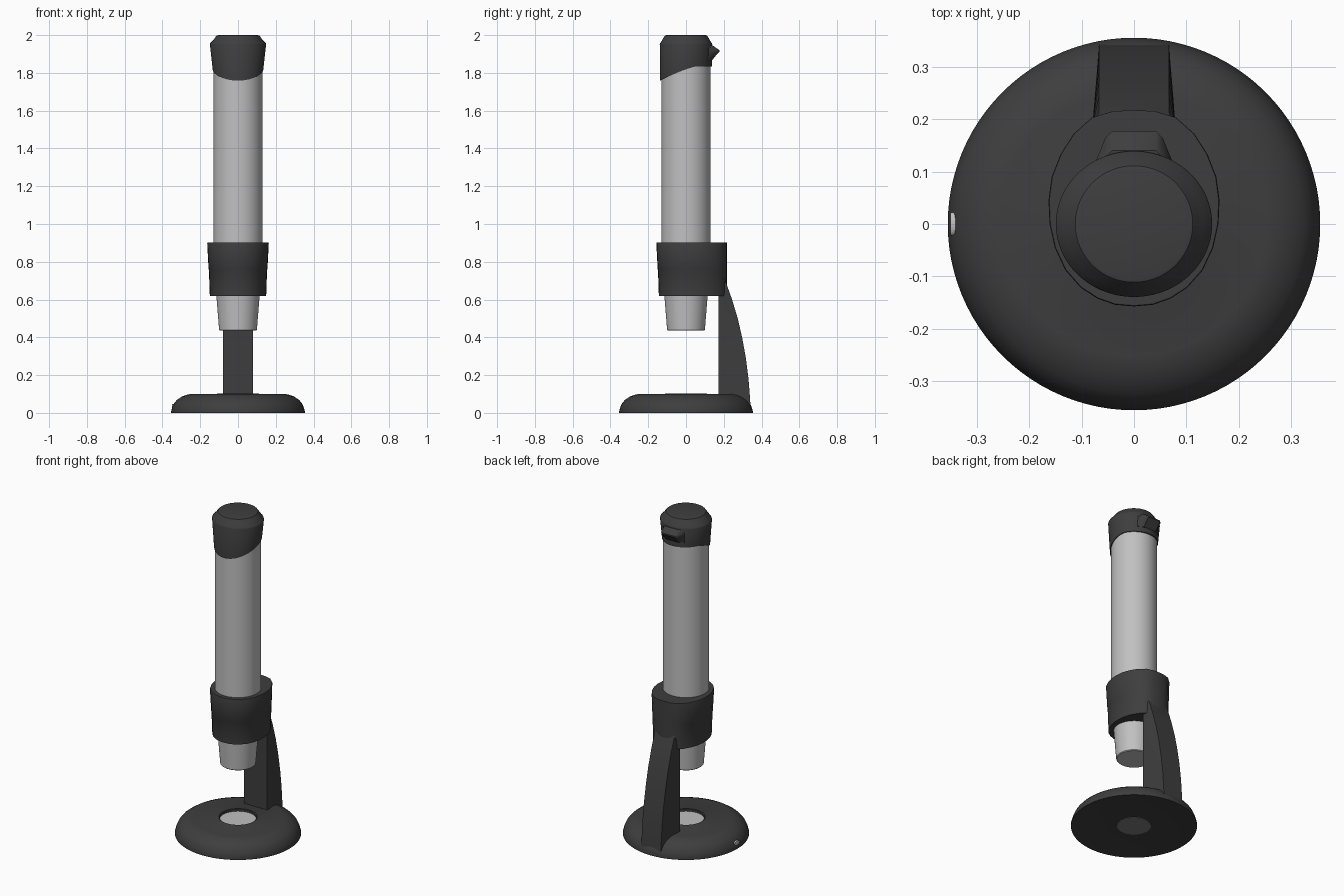
import bpy, bmesh, math

if "Cube" in bpy.data.objects:
    bpy.data.objects.remove(bpy.data.objects["Cube"])

SEG = 96


def material(name, value):
    m = bpy.data.materials.new(name)
    m.diffuse_color = (value, value, value, 1)
    m.use_nodes = True
    m.node_tree.nodes["Principled BSDF"].inputs["Base Color"].default_value = m.diffuse_color
    return m


DARK = material("charcoal plastic", 0.048)
LIGHT = material("light grey", 0.53)
MID = material("mid grey", 0.2)


def loft(name, rings, mat, angle=30):
    """Skin a stack of closed rings (same point count) and cap both ends."""
    bm = bmesh.new()
    loops = [[bm.verts.new(p) for p in ring] for ring in rings]
    n = len(loops[0])
    for a, b in zip(loops, loops[1:]):
        for i in range(n):
            j = (i + 1) % n
            bm.faces.new((a[i], a[j], b[j], b[i]))
    bm.faces.new(loops[0][::-1])
    bm.faces.new(loops[-1])
    bmesh.ops.recalc_face_normals(bm, faces=bm.faces)
    me = bpy.data.meshes.new(name)
    bm.to_mesh(me)
    bm.free()
    me.materials.append(mat)
    ob = bpy.data.objects.new(name, me)
    bpy.context.collection.objects.link(ob)
    bpy.ops.object.select_all(action='DESELECT')
    ob.select_set(True)
    bpy.context.view_layer.objects.active = ob
    bpy.ops.object.shade_smooth_by_angle(angle=math.radians(angle))
    return ob


def ellipse(rx, ry, z):
    """Ring; z may be a number or a function of y."""
    out = []
    for i in range(SEG):
        a = 2 * math.pi * i / SEG
        x, y = rx * math.cos(a), ry * math.sin(a)
        out.append((x, y, z(y) if callable(z) else z))
    return out


def lathe(name, profile, mat):
    return loft(name, [ellipse(r, r, z) for r, z in profile], mat)


# Round base with a recess in the top and a hollowed underside
lathe("base", [(0.10, 0.004), (0.315, 0.004), (0.335, 0), (0.354, 0), (0.355, 0.005),
               (0.348, 0.03), (0.338, 0.052), (0.322, 0.07), (0.298, 0.086),
               (0.275, 0.095), (0.252, 0.1), (0.115, 0.1), (0.108, 0.103),
               (0.104, 0.1), (0.104, 0.086)], DARK)
lathe("base_light_disc", [(0.103, 0.084), (0.103, 0.089)], LIGHT)
lathe("base_bottom_disc", [(0.095, 0.001), (0.095, 0.006)], MID)

# Small socket on the left edge of the base
loft("base_socket", [[(x, 0.022 * math.cos(a), 0.036 + 0.011 * math.sin(a))
                      for a in (2 * math.pi * i / 24 for i in range(24))]
                     for x in (-0.33, -0.35)], LIGHT)

# Support arm: straight front, curved and slightly narrower back
arm = []
for z, y in [(0.03, 0.342), (0.09, 0.338), (0.18, 0.331), (0.29, 0.317), (0.4, 0.297),
             (0.5, 0.274), (0.6, 0.244), (0.69, 0.212), (0.76, 0.18)]:
    arm.append([(-0.079, 0.172, z), (0.079, 0.172, z), (0.079, 0.19, z),
                (0.067, y, z), (-0.067, y, z), (-0.079, 0.19, z)])
loft("support_arm", arm, DARK)

# Holder: round at the front, stretched to a flattened back
half = [(0.04, 0.215), (0.08, 0.203), (0.115, 0.172), (0.14, 0.133), (0.157, 0.09),
        (0.163, 0.045), (0.161, 0), (0.151, -0.045), (0.131, -0.088), (0.102, -0.121),
        (0.07, -0.142), (0.036, -0.154)]
outline = [(0, 0.217)] + half + [(0, -0.157)] + [(-x, y) for x, y in half[::-1]]
loft("holder", [[(x * s, y * s if y < 0 else y, z) for x, y in outline]
                for z, s in [(0.618, 0.915), (0.757, 0.945), (0.76, 0.955),
                             (0.897, 1.0), (0.902, 0.99)]], DARK)

# Tube and the tapered cup below it
lathe("tube", [(0.13, 0.85), (0.13, 1.9)], LIGHT)
lathe("lower_cup", [(0.096, 0.435), (0.1, 0.439), (0.116, 0.64)], LIGHT)


# Cap: lower edge dips towards the front
def cap_edge(y):
    t = min(1, max(0, (0.06 - y) / 0.197))
    return 1.835 - 0.076 * t ** 1.3


loft("cap", [ellipse(0.127, 0.127, cap_edge), ellipse(0.134, 0.137, cap_edge),
             ellipse(0.149, 0.139, 1.952), ellipse(0.147, 0.137, 1.957),
             ellipse(0.132, 0.127, 1.972), ellipse(0.119, 0.117, 1.99),
             ellipse(0.112, 0.111, 1.998), ellipse(0.104, 0.104, 2.0)], DARK)

# Tab at the back of the cap
tab = []
for z, y in [(1.866, 0.137), (1.9, 0.165), (1.912, 0.177), (1.92, 0.177), (1.946, 0.14)]:
    tab.append([(-0.078, 0.09, z), (0.078, 0.09, z), (0.072, min(y, 0.122), z),
                (0.055, y - 0.013, z), (0.042, y, z), (-0.042, y, z),
                (-0.055, y - 0.013, z), (-0.072, min(y, 0.122), z)])
loft("cap_tab", tab, DARK)
